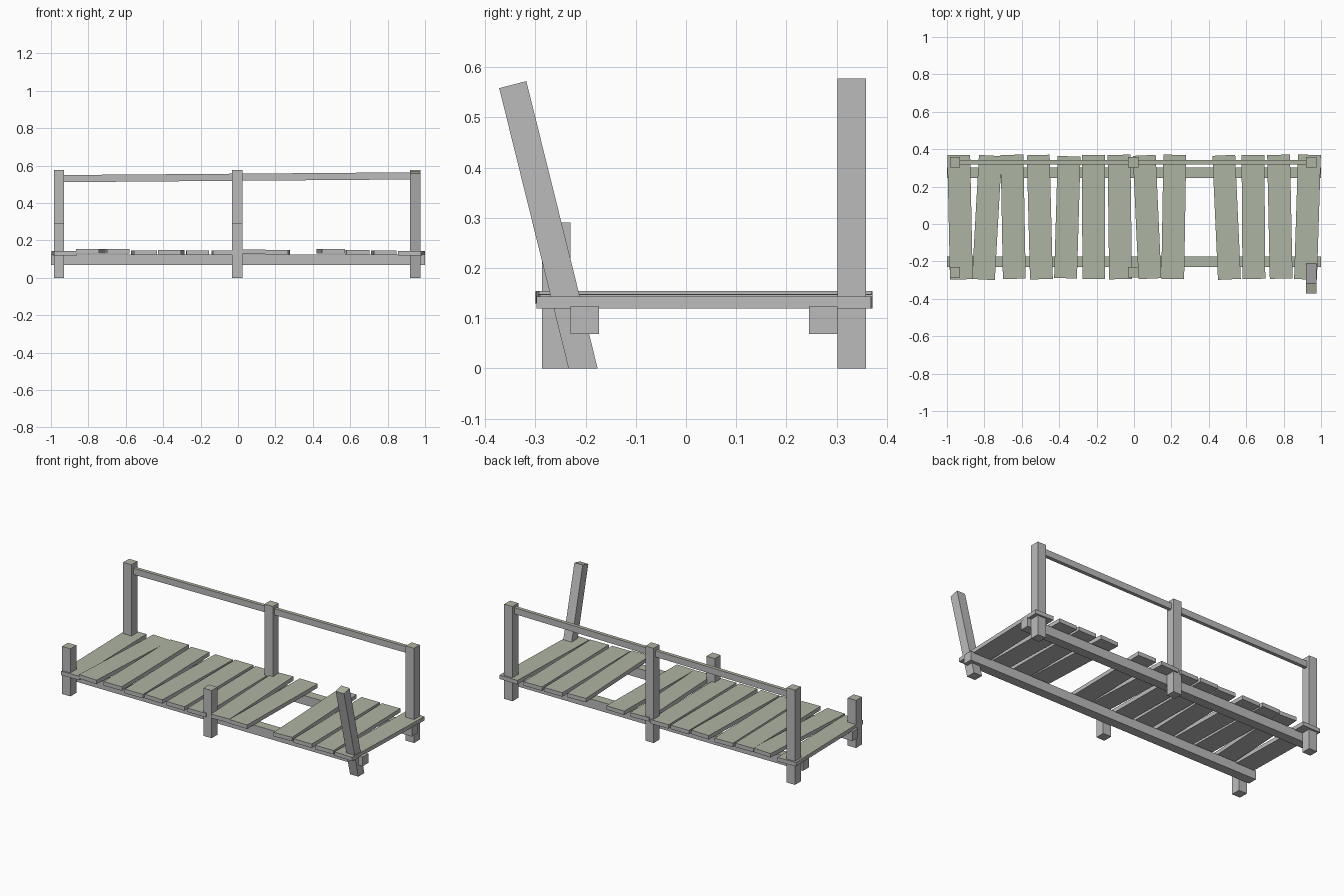
import bpy, bmesh

wood = bpy.data.materials.new("weathered_wood")
wood.diffuse_color = (0.5, 0.5, 0.5, 1)
moss = bpy.data.materials.new("mossy_top")
moss.diffuse_color = (0.42, 0.46, 0.36, 1)


def hexa(name, bottom, top):
    """Box from four bottom and four top corners, mossy on upward faces."""
    bm = bmesh.new()
    b = [bm.verts.new(p) for p in bottom]
    t = [bm.verts.new(p) for p in top]
    bm.faces.new(b[::-1])
    bm.faces.new(t)
    for i in range(4):
        j = (i + 1) % 4
        bm.faces.new((b[i], b[j], t[j], t[i]))
    bmesh.ops.recalc_face_normals(bm, faces=bm.faces)
    bm.normal_update()
    for f in bm.faces:
        f.material_index = 1 if f.normal.z > 0.7 else 0
    me = bpy.data.meshes.new(name)
    bm.to_mesh(me)
    bm.free()
    me.materials.append(wood)
    me.materials.append(moss)
    ob = bpy.data.objects.new(name, me)
    bpy.context.collection.objects.link(ob)
    return ob


def box(name, x0, x1, y0, y1, z0, z1):
    c = [(x0, y0), (x1, y0), (x1, y1), (x0, y1)]
    return hexa(name, [(x, y, z0) for x, y in c], [(x, y, z1) for x, y in c])


# long bearers under the deck
box("front_bearer", -1, 1, -0.23, -0.173, 0.068, 0.124)
box("back_bearer", -1, 1, 0.245, 0.302, 0.068, 0.124)

# upright posts: tall at the back, short at the front
P = 0.028
for i, x in enumerate((-0.957, -0.005, 0.947)):
    box(f"back_post_{i + 1}", x - P, x + P, 0.302, 0.358, 0, 0.577)
    if i < 2:
        box(f"front_post_{i + 1}", x - P, x + P, -0.287, -0.23, 0, 0.29)

# leaning post, cut flat at the ground and square at the top
xa, xb = 0.947 - P, 0.947 + P
hexa("leaning_post",
     [(xa, -0.234, 0), (xb, -0.234, 0), (xb, -0.176, 0), (xa, -0.176, 0)],
     [(xa, -0.372, 0.558), (xb, -0.372, 0.558), (xb, -0.318, 0.572), (xa, -0.318, 0.572)])

# slightly sloping handrail along the back posts
ya, yb = 0.319, 0.341
hexa("handrail",
     [(-0.957, ya, 0.511), (0.947, ya, 0.526), (0.947, yb, 0.526), (-0.957, yb, 0.511)],
     [(-0.957, ya, 0.549), (0.947, ya, 0.564), (0.947, yb, 0.564), (-0.957, yb, 0.549)])

# deck planks: x at front end, x at back end, y front, y back, underside z
planks = [
    (-0.923, -0.937, -0.296, 0.369, 0.119),
    (-0.805, -0.768, -0.297, 0.366, 0.129),
    (-0.640, -0.652, -0.293, 0.370, 0.130),
    (-0.495, -0.512, -0.295, 0.369, 0.123),
    (-0.366, -0.347, -0.290, 0.362, 0.124),
    (-0.215, -0.217, -0.294, 0.370, 0.123),
    (-0.072, -0.080, -0.295, 0.370, 0.121),
    (0.085, 0.055, -0.292, 0.367, 0.126),
    (0.207, 0.218, -0.294, 0.370, 0.125),
    (0.510, 0.480, -0.296, 0.367, 0.130),
    (0.641, 0.636, -0.293, 0.369, 0.124),
    (0.787, 0.773, -0.292, 0.370, 0.123),
    (0.917, 0.938, -0.296, 0.370, 0.119),
]
W, T = 0.061, 0.024
for i, (xf, xk, y0, y1, z) in enumerate(planks):
    s = (xk - xf) / (y1 - y0) * W      # skew the ends so they stay square
    c = [(xf - W, y0 + s), (xf + W, y0 - s), (xk + W, y1 - s), (xk - W, y1 + s)]
    hexa(f"deck_plank_{i + 1}",
         [(x, y, z) for x, y in c], [(x, y, z + T) for x, y in c])
